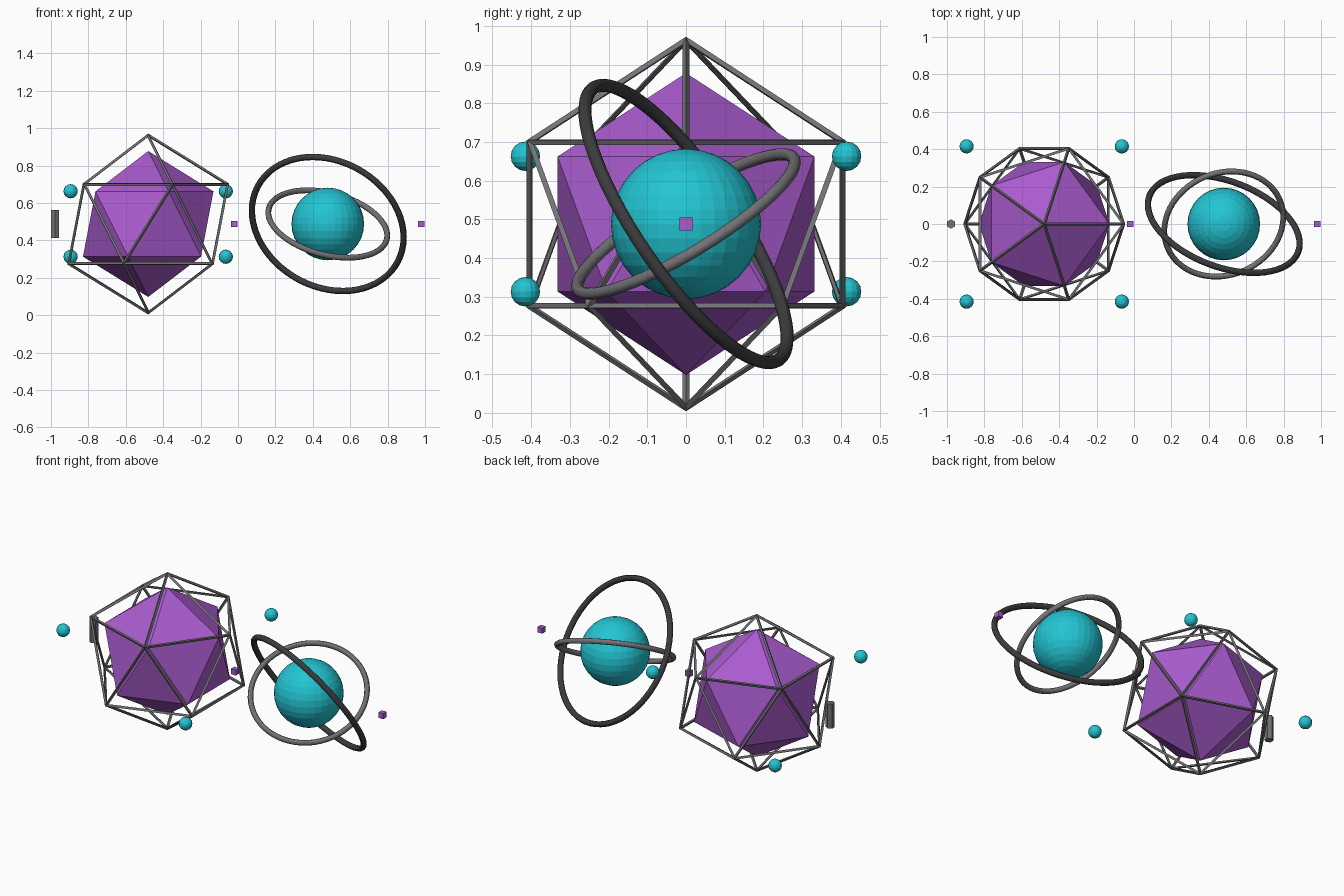
import bpy
from mathutils import Vector

if "Cube" in bpy.data.objects:
    bpy.data.objects.remove(bpy.data.objects["Cube"])

LEFT = Vector((-0.48, 0, 0.488))   # centre of the caged crystal
RIGHT = Vector((0.48, 0, 0.488))   # centre of the ringed orb


def material(name, rgb):
    m = bpy.data.materials.new(name)
    m.diffuse_color = (*rgb, 1)
    m.use_nodes = True
    m.node_tree.nodes["Principled BSDF"].inputs["Base Color"].default_value = m.diffuse_color
    return m


purple = material("purple", (0.40, 0.105, 0.62))
cyan = material("cyan", (0.016, 0.56, 0.65))
grey = material("mid_grey", (0.17, 0.17, 0.18))
dark = material("dark_grey", (0.045, 0.045, 0.048))


def finish(name, mat):
    ob = bpy.context.object
    ob.name = name
    ob.data.materials.append(mat)
    return ob


def ball(name, centre, radius, segments, rings):
    bpy.ops.mesh.primitive_uv_sphere_add(segments=segments, ring_count=rings,
                                         radius=radius, location=centre)
    return finish(name, cyan)


def ring(name, normal, major, minor, mat):
    tilt = Vector(normal).to_track_quat('Z', 'Y').to_euler()
    bpy.ops.mesh.primitive_torus_add(major_radius=major, minor_radius=minor,
                                     major_segments=64, minor_segments=12,
                                     location=RIGHT, rotation=tilt)
    finish(name, mat)
    bpy.ops.object.shade_smooth_by_angle()


# Solid crystal
bpy.ops.mesh.primitive_ico_sphere_add(subdivisions=1, radius=0.39, location=LEFT)
finish("crystal", purple)

# Open strut cage around the crystal
bpy.ops.mesh.primitive_ico_sphere_add(subdivisions=1, radius=0.475, location=LEFT)
cage = finish("cage", grey)
wire = cage.modifiers.new("struts", 'WIREFRAME')
wire.thickness = 0.018
wire.offset = 0

# Satellite balls, alternating high and low around the cage
for sx in (-1, 1):
    for sy in (-1, 1):
        offset = Vector((0.415 * sx, 0.415 * sy, 0.175 * sx * sy))
        ball("satellite_ball", LEFT + offset, 0.038, 16, 8)

# Orb with two tilted rings
ball("orb", RIGHT, 0.194, 32, 16)
ring("outer_ring", (0.298, 0.789, 0.538), 0.425, 0.017, dark)
ring("inner_ring", (0.221, -0.507, 0.834), 0.326, 0.0155, grey)

# Small cubes either side of the orb
for sx in (-1, 1):
    bpy.ops.mesh.primitive_cube_add(size=0.033, location=RIGHT + Vector((0.5 * sx, 0, 0)))
    finish("small_cube", purple)

# Hexagonal rod on the far side of the cage
bpy.ops.mesh.primitive_cylinder_add(vertices=6, radius=0.025, depth=0.15,
                                    location=LEFT + Vector((-0.498, 0, 0)))
finish("hex_rod", grey)
